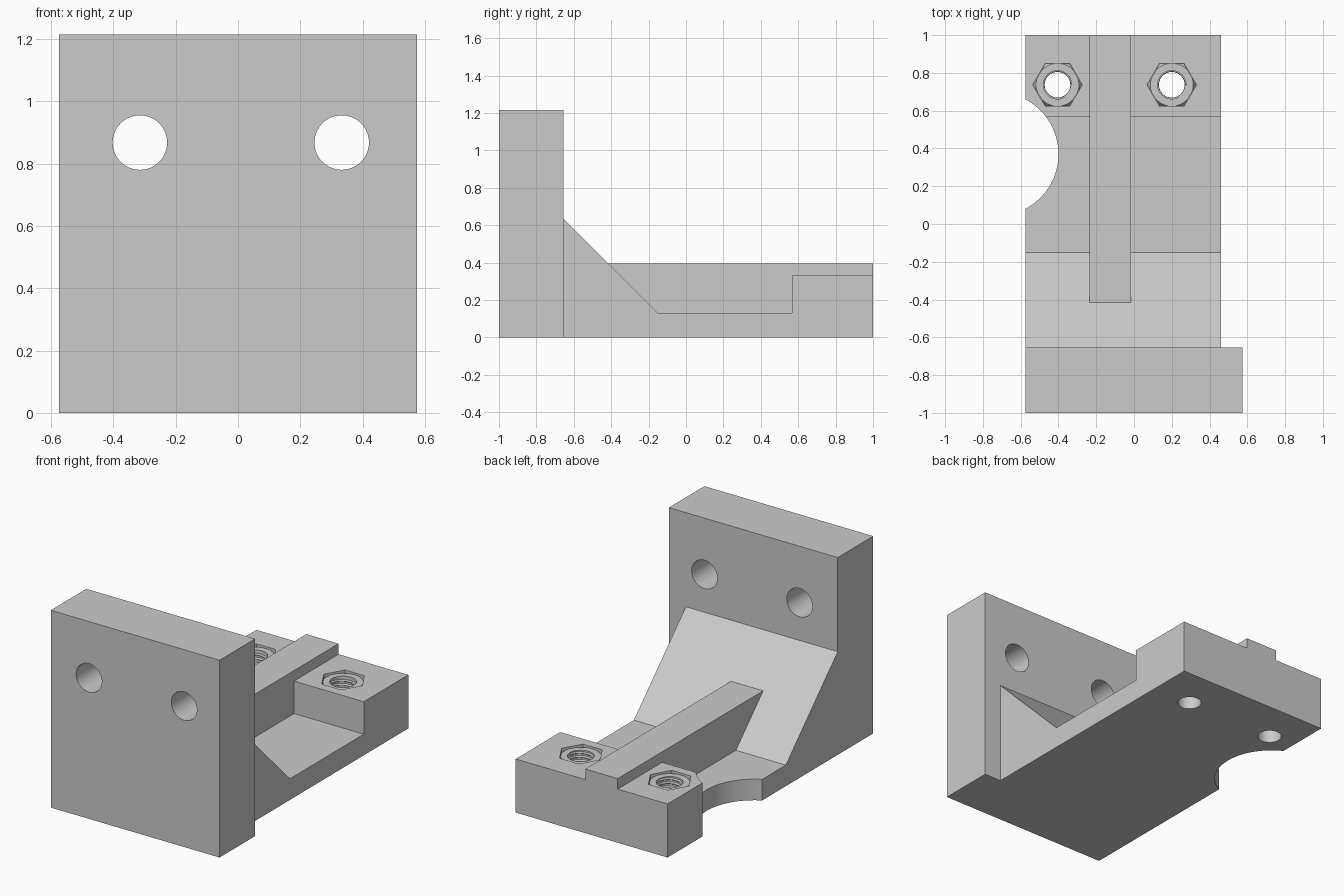
import bpy, bmesh, math
from mathutils import Matrix, Vector

if "Cube" in bpy.data.objects:
    bpy.data.objects.remove(bpy.data.objects["Cube"], do_unlink=True)

grey = bpy.data.materials.new("plain grey")
grey.use_nodes = True
grey.diffuse_color = (0.6, 0.6, 0.6, 1)
grey.node_tree.nodes["Principled BSDF"].inputs["Base Color"].default_value = (0.6, 0.6, 0.6, 1)


def finish(name, bm):
    bmesh.ops.recalc_face_normals(bm, faces=bm.faces)
    mesh = bpy.data.meshes.new(name)
    bm.to_mesh(mesh)
    bm.free()
    mesh.materials.append(grey)
    obj = bpy.data.objects.new(name, mesh)
    bpy.context.collection.objects.link(obj)
    return obj


def extrude_x(name, profile, x0, x1):
    """Prism from a (y, z) side profile, between two x positions."""
    bm = bmesh.new()
    face = bm.faces.new([bm.verts.new((x0, y, z)) for y, z in profile])
    moved = bmesh.ops.extrude_face_region(bm, geom=[face])["geom"]
    bmesh.ops.translate(bm, vec=(x1 - x0, 0, 0),
                        verts=[v for v in moved if isinstance(v, bmesh.types.BMVert)])
    return finish(name, bm)


def cylinder(name, centre, r, depth, sides=64, axis="Z", r_top=None):
    bm = bmesh.new()
    turn = Matrix.Rotation(math.pi / 2, 4, "X") if axis == "Y" else Matrix.Rotation(math.pi / 2, 4, "Z")
    bmesh.ops.create_cone(bm, cap_ends=True, segments=sides, radius1=r,
                          radius2=r if r_top is None else r_top, depth=depth,
                          matrix=Matrix.Translation(Vector(centre)) @ turn)
    return finish(name, bm)


def combine(target, other, operation):
    mod = target.modifiers.new("combine", "BOOLEAN")
    mod.operation, mod.solver, mod.object = operation, "EXACT", other
    bpy.context.view_layer.objects.active = target
    bpy.ops.object.modifier_apply(modifier=mod.name)
    bpy.data.objects.remove(other, do_unlink=True)


def smooth(obj):
    bpy.ops.object.select_all(action="DESELECT")
    obj.select_set(True)
    bpy.context.view_layer.objects.active = obj
    bpy.ops.object.shade_smooth_by_angle(angle=math.radians(25))


# Upright plate, sloped base and raised rib joined into one bracket
bracket = extrude_x("bracket", [(-1, 0), (-0.655, 0), (-0.655, 1.215), (-1, 1.215)], -0.575, 0.575)
base = extrude_x("base", [(-0.655, 0), (1, 0), (1, 0.33), (0.567, 0.33), (0.567, 0.13),
                          (-0.15, 0.13), (-0.655, 0.635)], -0.575, 0.46)
rib = extrude_x("rib", [(-0.5, 0.05), (1, 0.05), (1, 0.395), (-0.5, 0.395)], -0.235, -0.015)
combine(base, rib, "UNION")
combine(bracket, base, "UNION")

# Round side recess and the two plate holes
combine(bracket, cylinder("recess_cutter", (-0.728, 0.37, 0.2), 0.328, 1, 128), "DIFFERENCE")
for x in (-0.315, 0.333):
    combine(bracket, cylinder("plate_hole_cutter", (x, -0.83, 0.868), 0.0875, 0.6, axis="Y"), "DIFFERENCE")

# Hexagonal pockets with through holes, each holding a threaded nut
NUT_Y, NUT_TOP, NUT_HEIGHT = 0.737, 0.318, 0.12
for side, x in (("right", -0.405), ("left", 0.2)):
    combine(bracket, cylinder("bolt_hole_cutter", (x, NUT_Y, 0.2), 0.068, 1), "DIFFERENCE")
    combine(bracket, cylinder("pocket_cutter", (x, NUT_Y, 0.35), 0.131, 0.3, 6), "DIFFERENCE")

    mid = NUT_TOP - NUT_HEIGHT / 2
    nut = cylinder(side + "_nut", (x, NUT_Y, mid), 0.129, NUT_HEIGHT, 6)
    chamfer = cylinder("chamfer", (x, NUT_Y, mid), 0.195, NUT_HEIGHT + 0.001, 64, r_top=0.113)
    combine(nut, chamfer, "INTERSECT")
    combine(nut, cylinder("bore_cutter", (x, NUT_Y, mid), 0.075, 1), "DIFFERENCE")
    smooth(nut)

    # Thread ridge wound inside the bore
    curve = bpy.data.curves.new(side + "_nut_thread", "CURVE")
    curve.dimensions = "3D"
    curve.bevel_depth, curve.bevel_resolution = 0.007, 1
    turns, steps = 4, 32
    path = curve.splines.new("POLY")
    path.points.add(turns * steps)
    for i, p in enumerate(path.points):
        a = math.tau * i / steps
        z = NUT_TOP - NUT_HEIGHT + 0.01 + (NUT_HEIGHT - 0.02) * i / (turns * steps)
        p.co = (x + 0.075 * math.cos(a), NUT_Y + 0.075 * math.sin(a), z, 1)
    curve.materials.append(grey)
    thread = bpy.data.objects.new(side + "_nut_thread", curve)
    bpy.context.collection.objects.link(thread)
    bpy.ops.object.select_all(action="DESELECT")
    thread.select_set(True)
    bpy.context.view_layer.objects.active = thread
    bpy.ops.object.convert(target="MESH")

smooth(bracket)
